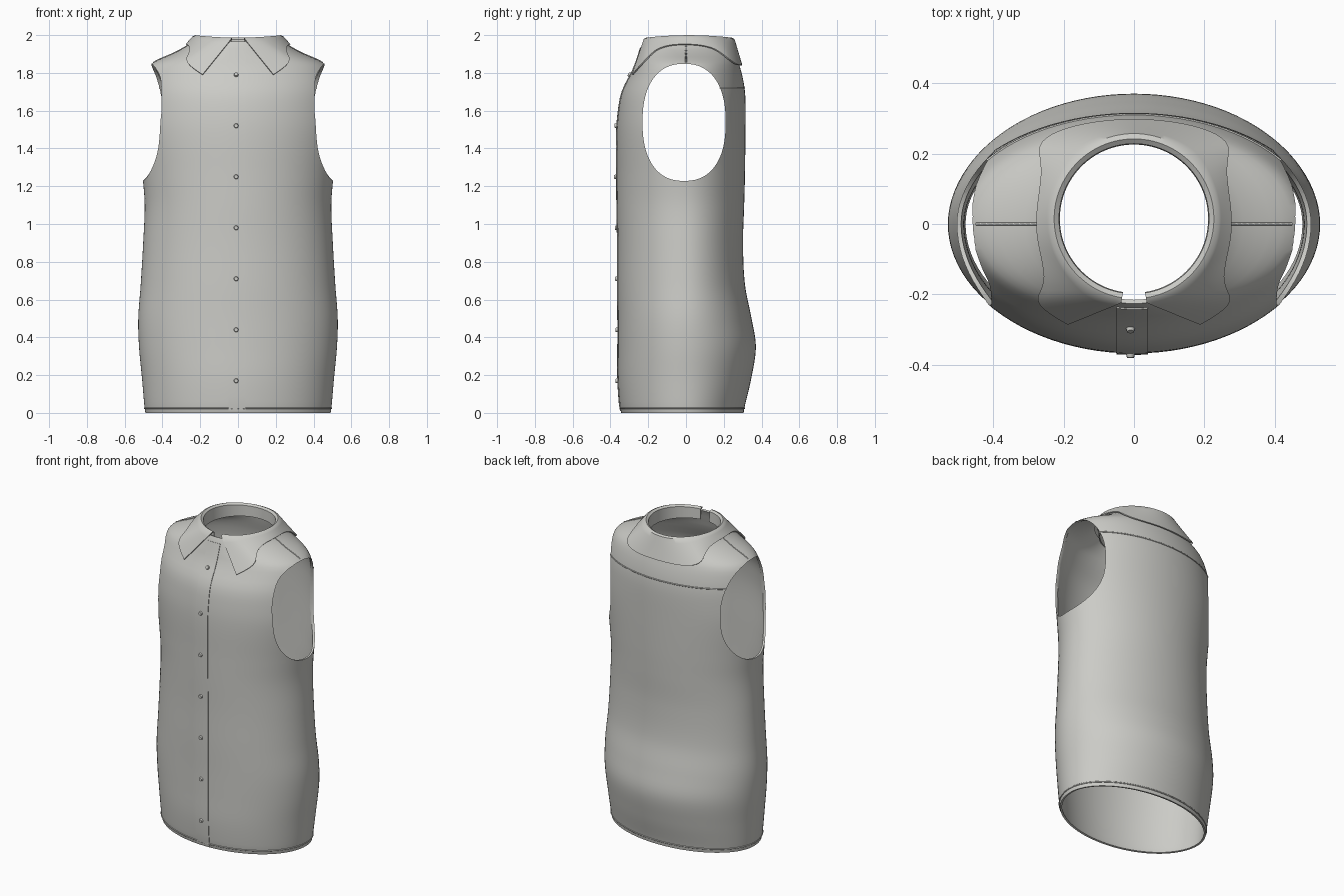
import bpy, bmesh
from math import sin, cos, pi, sqrt, copysign
from mathutils import Vector

if "Cube" in bpy.data.objects:
    bpy.data.objects.remove(bpy.data.objects["Cube"])

fabric = bpy.data.materials.new("pale_grey_fabric")
fabric.use_nodes = True
colour = (0.6, 0.6, 0.57, 1)
fabric.diffuse_color = colour
fabric.node_tree.nodes["Principled BSDF"].inputs["Base Color"].default_value = colour

# Torso stations: height, half width, front depth, back depth
STATIONS = [
    (0, .49, .343, .305), (.03, .495, .35, .31), (.18, .508, .36, .345),
    (.35, .524, .36, .37), (.5, .528, .36, .347), (.68, .515, .362, .312),
    (.9, .502, .362, .302), (1.1, .494, .365, .308), (1.25, .505, .366, .312),
    (1.5, .53, .366, .315), (1.65, .522, .35, .315), (1.72, .512, .33, .31),
    (1.79, .493, .293, .297), (1.84, .468, .27, .283), (1.87, .42, .26, .275),
    (1.9, .35, .25, .268), (1.94, .275, .237, .26), (1.965, .25, .226, .252),
]


def smooth_lookup(table, z):
    """Cubic interpolation of a table keyed by its first column."""
    i = 0
    while i < len(table) - 2 and z > table[i + 1][0]:
        i += 1
    p, q = table[i], table[i + 1]
    o, r = table[max(i - 1, 0)], table[min(i + 2, len(table) - 1)]
    h = q[0] - p[0]
    u = min(max((z - p[0]) / h, 0), 1)
    out = []
    for k in range(1, len(p)):
        m0 = (q[k] - o[k]) / (q[0] - o[0]) * h
        m1 = (r[k] - p[k]) / (r[0] - p[0]) * h
        out.append(p[k] + u * m0 + u * u * (3 * (q[k] - p[k]) - 2 * m0 - m1)
                   + u ** 3 * (2 * (p[k] - q[k]) + m0 + m1))
    return out


def torso_point(t, z, off=0):
    """Point on the torso; t = 0 is front, pi / 2 is the wearer's left."""
    a, f, b = smooth_lookup(STATIONS, z)
    depth = f if cos(t) > 0 else b
    return Vector(((a + off) * sin(t), -(depth + off) * cos(t), z))


def finish(name, bm):
    mesh = bpy.data.meshes.new(name)
    bm.to_mesh(mesh)
    bm.free()
    mesh.materials.append(fabric)
    obj = bpy.data.objects.new(name, mesh)
    bpy.context.collection.objects.link(obj)
    return obj


def activate(obj):
    bpy.ops.object.select_all(action='DESELECT')
    obj.select_set(True)
    bpy.context.view_layer.objects.active = obj


def smooth(obj):
    activate(obj)
    bpy.ops.object.shade_smooth_by_angle(angle=0.7)


def loft(name, rows, closed=False, caps=False):
    bm = bmesh.new()
    grid = [[bm.verts.new(p) for p in row] for row in rows]
    n = len(rows[0])
    for low, high in zip(grid, grid[1:]):
        for j in range(n if closed else n - 1):
            k = (j + 1) % n
            bm.faces.new((low[j], low[k], high[k], high[j]))
    if caps:
        bm.faces.new(grid[0])
        bm.faces.new(grid[-1])
        bmesh.ops.recalc_face_normals(bm, faces=bm.faces)
    return finish(name, bm)


def thicken(obj, amount, offset):
    mod = obj.modifiers.new("thickness", 'SOLIDIFY')
    mod.thickness, mod.offset = amount, offset
    activate(obj)
    bpy.ops.object.modifier_apply(modifier=mod.name)


def seam(name, points, radius=0.004, cyclic=False):
    curve = bpy.data.curves.new(name, 'CURVE')
    curve.dimensions = '3D'
    curve.bevel_depth, curve.bevel_resolution = radius, 1
    spline = curve.splines.new('POLY')
    spline.points.add(len(points) - 1)
    for sp, p in zip(spline.points, points):
        sp.co = (*p, 1)
    spline.use_cyclic_u = cyclic
    curve.materials.append(fabric)
    obj = bpy.data.objects.new(name, curve)
    bpy.context.collection.objects.link(obj)


# Torso shell
SIDES = 96
heights = []
for p, q in zip(STATIONS, STATIONS[1:]):
    steps = max(2, round((q[0] - p[0]) / 0.03))
    heights += [p[0] + (q[0] - p[0]) * s / steps for s in range(steps)]
heights.append(STATIONS[-1][0])
ring = [2 * pi * j / SIDES for j in range(SIDES)]
torso = loft("shirt_body", [[torso_point(t, z) for t in ring] for z in heights], closed=True)
thicken(torso, 0.012, -1)

# Armholes: one rounded oval cut straight through both sides
def oval(x):
    pts = []
    for j in range(64):
        c, s = cos(2 * pi * j / 64), sin(2 * pi * j / 64)
        pts.append((x, -.01 + .22 * copysign(abs(c) ** .85, c),
                    1.538 + .31 * copysign(abs(s) ** .85, s)))
    return pts


cutter = loft("armhole_cutter", [oval(-1), oval(1)], closed=True, caps=True)
cutter.hide_render = True
cut = torso.modifiers.new("armholes", 'BOOLEAN')
cut.operation, cut.solver, cut.object = 'DIFFERENCE', 'EXACT', cutter
activate(torso)
bpy.ops.object.modifier_apply(modifier=cut.name)
bpy.data.objects.remove(cutter)
smooth(torso)

# Collar: inner stand, fold and outer leaf with two front points
LEAF_EDGE = [(.38, 1.79), (.6, 1.85), (.95, 1.925), (1.5, 1.95), (2.1, 1.93), (2.65, 1.85), (pi, 1.84)]


def collar_column(s, side):
    top, low = .15 + s * (pi - .15), .38 + s * (pi - .38)
    rise = .013 * sin(top) ** 2

    def at(r, z):
        return Vector((side * r * sin(top), .015 - r * cos(top), z))
    fold = at(.239, 1.977 + rise)
    hem = torso_point(low, smooth_lookup(LEAF_EDGE, low)[0], .012)
    hem.x *= side
    leaf = [fold.lerp(hem, k / 6) for k in range(1, 7)]
    return [at(.214, 1.91), at(.216, 1.975 + rise), at(.227, 1.983 + rise), fold] + leaf


N = 48
columns = [collar_column(j / N, 1) for j in range(N + 1)]
columns += [collar_column(j / N, -1) for j in reversed(range(N))]
collar = loft("collar", list(zip(*columns)))
thicken(collar, 0.007, 0)
smooth(collar)

# Front placket
def placket_point(x, z):
    a, f, _ = smooth_lookup(STATIONS, z)
    return (x, -f * sqrt(1 - (x / a) ** 2) - .004, z)


placket = loft("button_placket", [[placket_point(-.05 + .0225 * j, .01 + .0385 * i) for j in range(5)]
                                  for i in range(51)])
thicken(placket, 0.006, -1)
smooth(placket)

# Buttons
for i in range(7):
    z = .17 + .27 * i
    lower, upper = Vector(placket_point(-.01, z - .02)), Vector(placket_point(-.01, z + .02))
    normal = Vector((1, 0, 0)).cross(upper - lower).normalized()
    bm = bmesh.new()
    bmesh.ops.create_cone(bm, cap_ends=True, segments=16, radius1=.013, radius2=.01, depth=.012)
    button = finish("button_%d" % (i + 1), bm)
    button.location = Vector(placket_point(-.01, z)) + normal * .004
    button.rotation_euler = normal.to_track_quat('Z', 'Y').to_euler()
    smooth(button)

# Raised seams: hem, back yoke and shoulders
seam("hem_seam", [torso_point(t, .025) for t in ring], cyclic=True)
seam("yoke_seam", [torso_point(pi - .95 + 1.9 * j / 40, 1.72) for j in range(41)])
for side, label in ((1, "left"), (-1, "right")):
    seam(label + "_shoulder_seam",
         [torso_point(side * pi / 2, 1.855 + .1 * j / 12) for j in range(13)])
